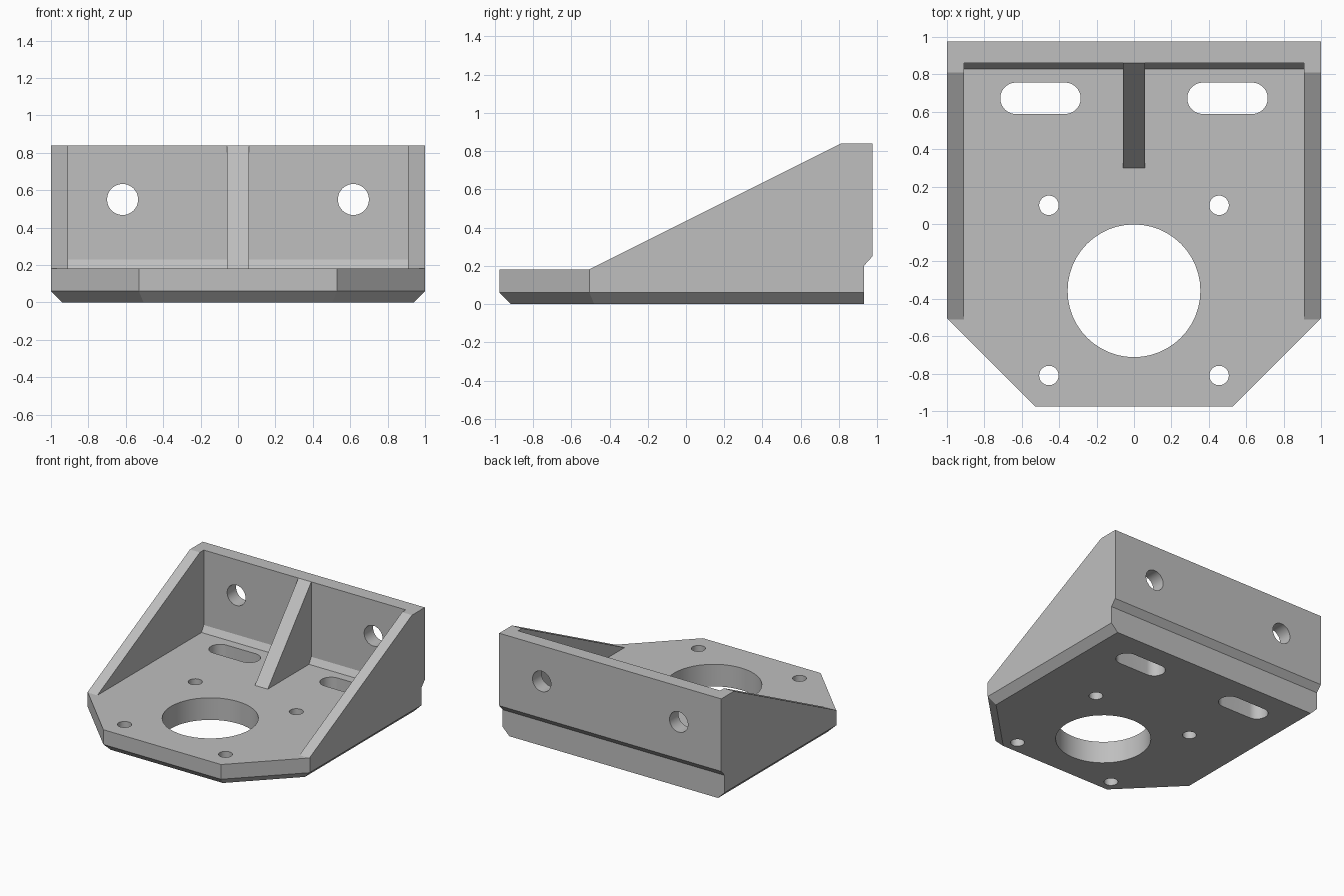
import bpy, bmesh, math

cube = bpy.data.objects.get("Cube")
if cube:
    bpy.data.objects.remove(cube, do_unlink=True)

grey = bpy.data.materials.new("plain grey")
grey.use_nodes = True
colour = (0.52, 0.52, 0.52, 1)
grey.diffuse_color = colour
grey.node_tree.nodes["Principled BSDF"].inputs["Base Color"].default_value = colour


def loft(bm, rings):
    """Closed solid through matching rings of points."""
    loops = [[bm.verts.new(p) for p in ring] for ring in rings]
    bm.faces.new(loops[0])
    bm.faces.new(loops[-1])
    for a, b in zip(loops, loops[1:]):
        for i in range(len(a)):
            j = (i + 1) % len(a)
            bm.faces.new((a[i], a[j], b[j], b[i]))


def make_object(name, solids):
    bm = bmesh.new()
    for rings in solids:
        loft(bm, rings)
    bmesh.ops.remove_doubles(bm, verts=bm.verts, dist=1e-5)
    bmesh.ops.recalc_face_normals(bm, faces=bm.faces)
    mesh = bpy.data.meshes.new(name)
    bm.to_mesh(mesh)
    bm.free()
    mesh.materials.append(grey)
    obj = bpy.data.objects.new(name, mesh)
    bpy.context.collection.objects.link(obj)
    return obj


def side_profile(points, half):
    """Side outline (y, z) extruded across x."""
    return [[(x, y, z) for y, z in points] for x in (-half, half)]


def rounded(cx, cy, r, half=0.0, steps=24):
    """Circle, or slot when half is above zero."""
    pts = []
    for side, start in ((1, -math.pi / 2), (-1, math.pi / 2)):
        for i in range(steps + 1):
            a = start + math.pi * i / steps
            pts.append((cx + side * half + r * math.cos(a), cy + r * math.sin(a)))
    return pts


def combine(target, tool, operation):
    mod = target.modifiers.new(operation.lower(), 'BOOLEAN')
    mod.operation = operation
    mod.solver = 'EXACT'
    mod.object = tool
    tool.hide_render = True
    bpy.context.view_layer.objects.active = target
    bpy.ops.object.modifier_apply(modifier=mod.name)
    bpy.data.objects.remove(tool, do_unlink=True)


# Body with sloping sides and a stepped back, left oversize for trimming
bracket = make_object("motor_bracket", [side_profile(
    [(-1.1, -0.1), (-1.1, 0.18), (-0.51, 0.18), (0.81, 0.84),
     (0.975, 0.84), (0.975, 0.25), (0.93, 0.20), (0.93, -0.1)], 1.1)])

# Pocket that leaves the side walls, back wall and its bevelled foot
pocket = make_object("pocket_cutter", [side_profile(
    [(-0.51, 0.18), (0.83, 0.18), (0.86, 0.23), (0.86, 1.0), (-0.51, 1.0)], 0.91)])
combine(bracket, pocket, 'DIFFERENCE')


# Footprint with clipped front corners and a bevelled lower edge
def footprint(side, corner_y, corner_x, front, z):
    half = [(side, 1.1), (side, corner_y), (corner_x, front)]
    return [(x, y, z) for x, y in half] + [(-x, y, z) for x, y in reversed(half)]


outline = (1.0, -0.505, 0.53, -0.975)
outer = make_object("footprint_cutter", [[
    footprint(0.94, -0.48, 0.505, -0.915, 0.0),
    footprint(*outline, 0.06), footprint(*outline, 1.2)]])
combine(bracket, outer, 'INTERSECT')

# Central stiffening rib
rib = make_object("centre_rib", [side_profile(
    [(0.30, 0.1), (0.30, 0.18), (0.86, 0.84), (0.9, 0.7), (0.9, 0.1)], 0.058)])
combine(bracket, rib, 'UNION')

# Shaft opening, screw holes, slots and back wall holes
floor_holes = [rounded(0, -0.357, 0.355)]
wall_holes = []
for s in (-1, 1):
    floor_holes += [rounded(s * 0.455, y, 0.052) for y in (0.10, -0.81)]
    floor_holes.append(rounded(s * 0.5, 0.672, 0.084, 0.131))
    wall_holes.append(rounded(s * 0.617, 0.55, 0.083))
solids = [[[(x, y, z) for x, y in h] for z in (-0.2, 0.3)] for h in floor_holes]
solids += [[[(x, y, z) for x, z in h] for y in (0.8, 1.2)] for h in wall_holes]
combine(bracket, make_object("hole_cutter", solids), 'DIFFERENCE')

# Smooth hole walls, crisp edges elsewhere
bpy.ops.object.select_all(action='DESELECT')
bracket.select_set(True)
bpy.context.view_layer.objects.active = bracket
bpy.ops.object.shade_smooth_by_angle(angle=math.radians(20))
